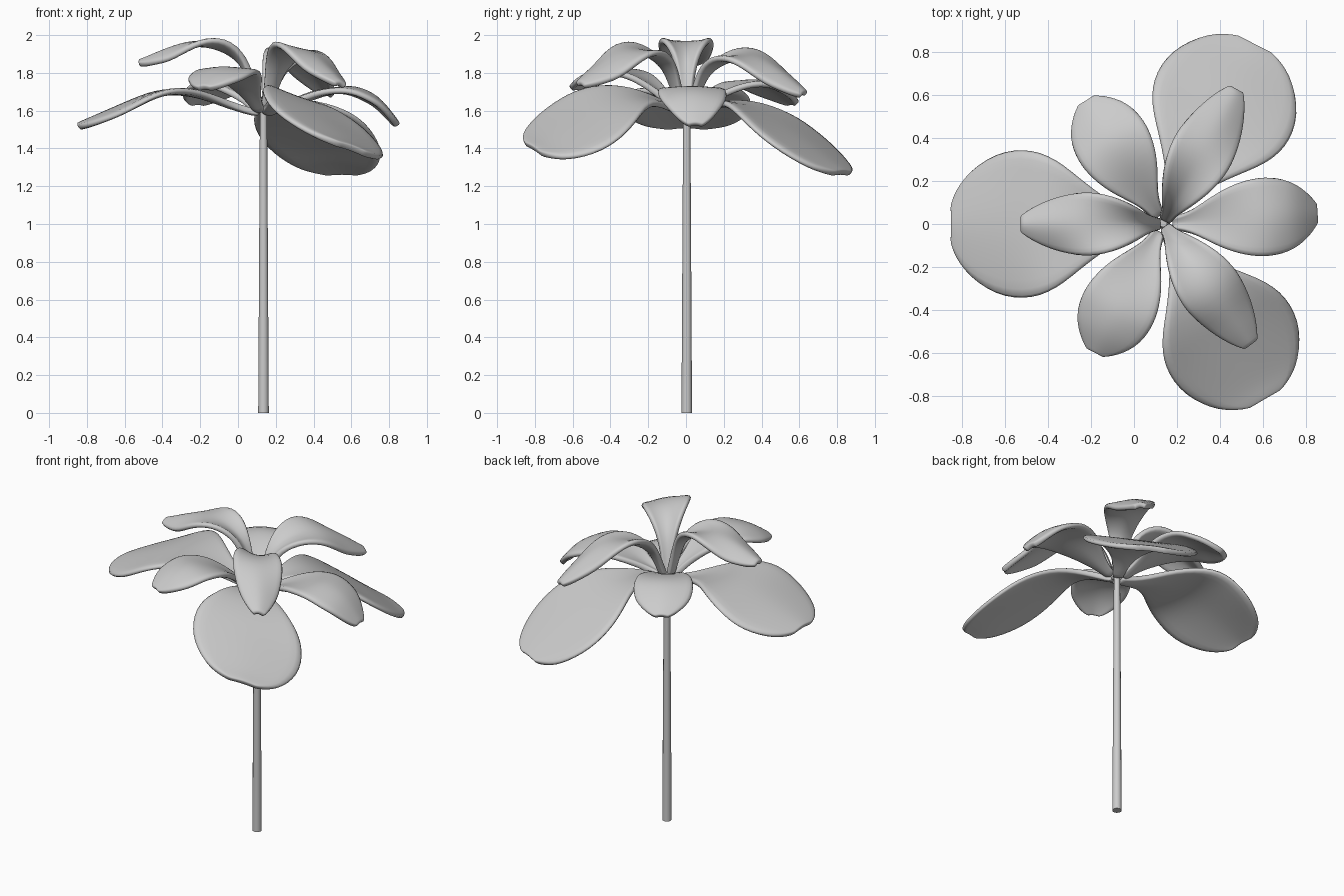
import bpy, bmesh, math

if "Cube" in bpy.data.objects:
    bpy.data.objects.remove(bpy.data.objects["Cube"])

CX = 0.135  # the stem and flower heart sit off centre

grey = bpy.data.materials.new("pale_grey")
grey.diffuse_color = (0.6, 0.6, 0.6, 1)
grey.use_nodes = True
grey.node_tree.nodes["Principled BSDF"].inputs["Base Color"].default_value = grey.diffuse_color


def spline(vals, t):
    """Catmull-Rom value through evenly indexed control values, t in 0..1"""
    n = len(vals) - 1
    i = min(int(t * n), n - 1)
    f = t * n - i
    p0, p1, p2, p3 = (vals[min(max(i + k, 0), n)] for k in (-1, 0, 1, 2))
    return 0.5 * (2 * p1 + (p2 - p0) * f + (2 * p0 - 5 * p1 + 4 * p2 - p3) * f * f
                  + (3 * p1 - p0 - 3 * p2 + p3) * f ** 3)


def petal(name, azimuth, reach, radii, widths, heights, cup, roll=0.0, scale=1.0, thick=0.034):
    """Petal swept outward along a midrib: cupped near the heart, arched at the tip"""
    a = math.radians(azimuth)
    d, s = (math.cos(a), math.sin(a)), (-math.sin(a), math.cos(a))
    rings, across = 15, 8
    wmax = max(widths)
    bm = bmesh.new()
    grid = []
    for i in range(rings):
        t = i / (rings - 1)
        r = spline(radii, t) * reach
        w = max(spline(widths, t), 0.015) * scale
        z = spline(heights, t)
        bend = cup * (w / wmax) * max(1.9 - 3.6 * r / reach, -0.8)
        row = []
        for j in range(across + 1):
            u = 2 * j / across - 1
            row.append(bm.verts.new((CX + d[0] * r + s[0] * u * w,
                                     d[1] * r + s[1] * u * w,
                                     z + roll * u * w + bend * abs(u) ** 1.6)))
        grid.append(row)
    for i in range(rings - 1):
        for j in range(across):
            bm.faces.new((grid[i][j], grid[i + 1][j], grid[i + 1][j + 1], grid[i][j + 1]))
    bmesh.ops.recalc_face_normals(bm, faces=bm.faces)
    me = bpy.data.meshes.new(name)
    for f in bm.faces:
        f.smooth = True
    bm.to_mesh(me)
    bm.free()
    me.materials.append(grey)
    ob = bpy.data.objects.new(name, me)
    bpy.context.collection.objects.link(ob)
    sol = ob.modifiers.new("thickness", 'SOLIDIFY')
    sol.thickness = thick
    sol.offset = 0
    sub = ob.modifiers.new("round_rim", 'SUBSURF')
    sub.levels = sub.render_levels = 1
    return ob


# large drooping lower petals
R = (0.02, 0.17, 0.34, 0.49, 0.62, 0.77, 0.91, 0.98, 1.0)
W = (0.03, 0.06, 0.17, 0.29, 0.345, 0.335, 0.25, 0.15, 0.08)
petal("lower_petal_left", 180, 0.98, R, W,
      (1.58, 1.62, 1.68, 1.70, 1.68, 1.62, 1.56, 1.53, 1.52), 0.05)
petal("lower_petal_back", 63, 0.93, R, W,
      (1.58, 1.63, 1.63, 1.58, 1.51, 1.42, 1.325, 1.285, 1.27), 0.03)
petal("lower_petal_front", -60, 0.935, R, W,
      (1.58, 1.64, 1.67, 1.63, 1.57, 1.50, 1.435, 1.41, 1.40), 0.03, roll=-0.31, scale=0.94)

# middle petals
R = (0.06, 0.18, 0.36, 0.52, 0.68, 0.84, 0.96, 1.0)
W = (0.03, 0.05, 0.125, 0.17, 0.185, 0.16, 0.085, 0.035)
petal("middle_petal_right", 4, 0.71, R, W,
      (1.59, 1.62, 1.67, 1.705, 1.715, 1.665, 1.565, 1.525), 0.045)
petal("middle_petal_back", 122, 0.67, R, W,
      (1.59, 1.64, 1.70, 1.74, 1.75, 1.71, 1.66, 1.64), 0.045, scale=0.97)
petal("middle_petal_front", 242, 0.67, R, W,
      (1.59, 1.66, 1.75, 1.80, 1.82, 1.79, 1.74, 1.72), 0.045, scale=0.97)

# upper petals, rising steeply then arching out
R = (0.03, 0.09, 0.18, 0.36, 0.56, 0.76, 0.92, 1.0)
W = (0.03, 0.04, 0.075, 0.13, 0.15, 0.12, 0.07, 0.03)
petal("upper_petal_left", 180, 0.66, R, W,
      (1.58, 1.73, 1.86, 1.935, 1.955, 1.92, 1.875, 1.855), 0.085)
petal("upper_petal_back", 61.5, 0.71, R, W,
      (1.58, 1.69, 1.80, 1.87, 1.88, 1.81, 1.73, 1.69), 0.07, roll=0.18)
petal("upper_petal_front", -54, 0.69, R, W,
      (1.58, 1.70, 1.82, 1.90, 1.91, 1.84, 1.775, 1.74), 0.07, roll=-0.18)

# tapered stem
bpy.ops.mesh.primitive_cone_add(vertices=12, radius1=0.028, radius2=0.019,
                                depth=1.6, location=(CX, 0.004, 0.8))
stem = bpy.context.object
stem.name = "stem"
stem.data.materials.append(grey)
bpy.ops.object.shade_smooth_by_angle()
